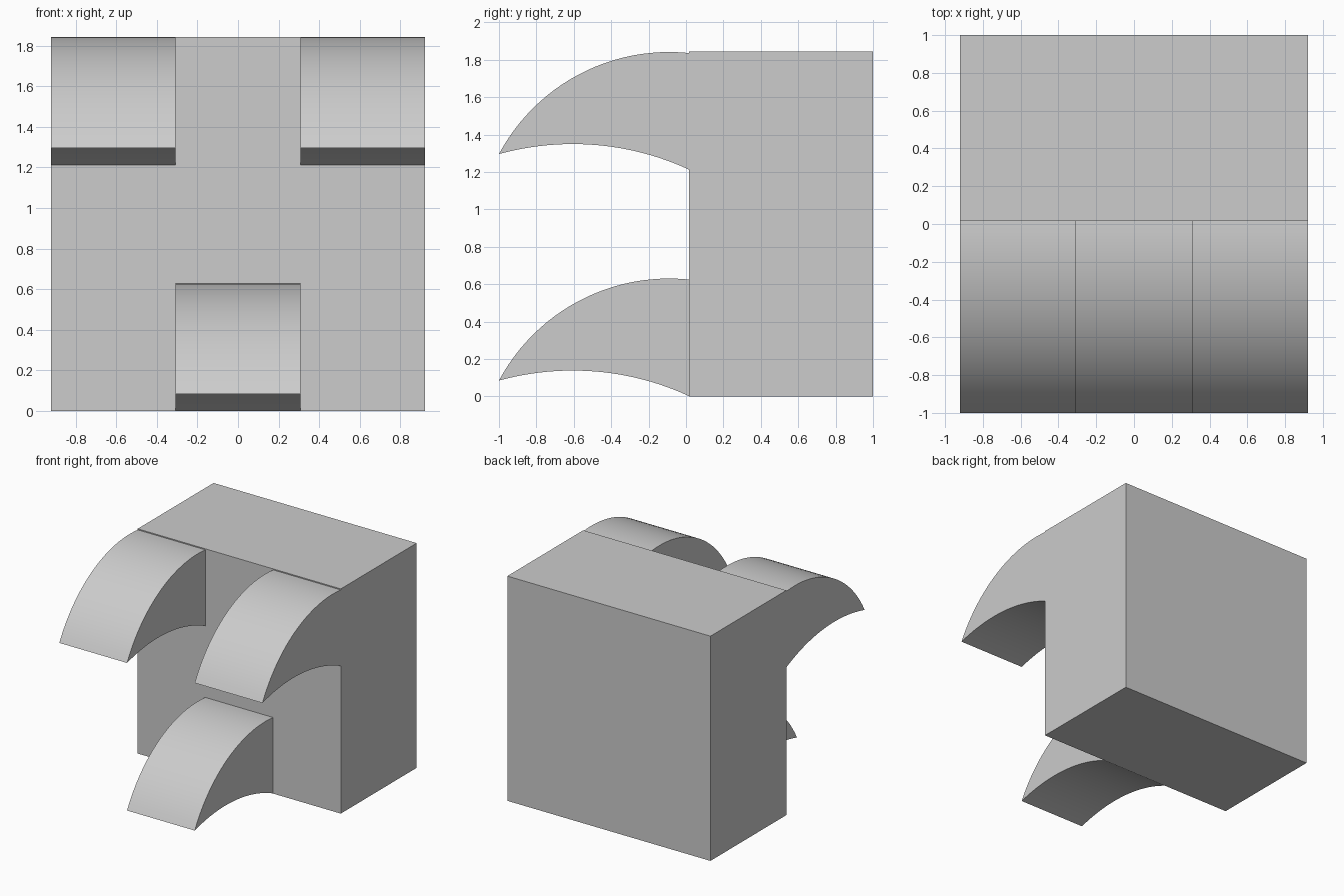
import bpy, bmesh, math
from mathutils import Vector

cube = bpy.data.objects.get("Cube")
if cube:
    bpy.data.objects.remove(cube, do_unlink=True)

grey = bpy.data.materials.new("light grey")
grey.use_nodes = True
grey.diffuse_color = (0.604, 0.604, 0.604, 1)
grey.node_tree.nodes["Principled BSDF"].inputs["Base Color"].default_value = grey.diffuse_color

HALF = 0.922           # half width of the block
THIRD = HALF * 2 / 3   # width of one hook
FACE = 0.016           # y of the block's front face
STEPS = 24


def arc(center_y, peak_z, radius, y0, y1):
    """Points (y, z) along a circle whose top is at (center_y, peak_z)."""
    a0 = math.asin((y0 - center_y) / radius)
    a1 = math.asin((y1 - center_y) / radius)
    angles = [a0 + (a1 - a0) * i / STEPS for i in range(STEPS + 1)]
    return [(center_y + radius * math.sin(a), peak_z - radius * (1 - math.cos(a))) for a in angles]


def extrude_profile(name, profile, x, width, z=0):
    """Solid made by extruding a (y, z) profile along x."""
    bm = bmesh.new()
    face = bm.faces.new([bm.verts.new((x - width / 2, py, pz + z)) for py, pz in profile])
    result = bmesh.ops.extrude_face_region(bm, geom=[face])
    verts = [v for v in result["geom"] if isinstance(v, bmesh.types.BMVert)]
    bmesh.ops.translate(bm, verts=verts, vec=Vector((width, 0, 0)))
    bmesh.ops.recalc_face_normals(bm, faces=bm.faces)
    mesh = bpy.data.meshes.new(name)
    bm.to_mesh(mesh)
    bm.free()
    mesh.materials.append(grey)
    obj = bpy.data.objects.new(name, mesh)
    bpy.context.collection.objects.link(obj)
    return obj


# Main block
extrude_profile("block", [(FACE, 0), (1, 0), (1, 2 * HALF), (FACE, 2 * HALF)], 0, 2 * HALF)

# Curved hooks: convex top arc out to the tip, concave underside back to the block
top = arc(-0.09, 0.63, 1.032, FACE, -1)
under = arc(-0.605, 0.138, 1.48, -1, FACE)
hook_profile = top + under[1:]

hooks = [
    extrude_profile("lower_hook", hook_profile, 0, THIRD),
    extrude_profile("upper_left_hook", hook_profile, THIRD, THIRD, 1.211),
    extrude_profile("upper_right_hook", hook_profile, -THIRD, THIRD, 1.211),
]

# Smooth the curved surfaces, keep the edges sharp
bpy.ops.object.select_all(action="DESELECT")
for hook in hooks:
    hook.select_set(True)
bpy.context.view_layer.objects.active = hooks[0]
bpy.ops.object.shade_smooth_by_angle(angle=math.radians(30))
